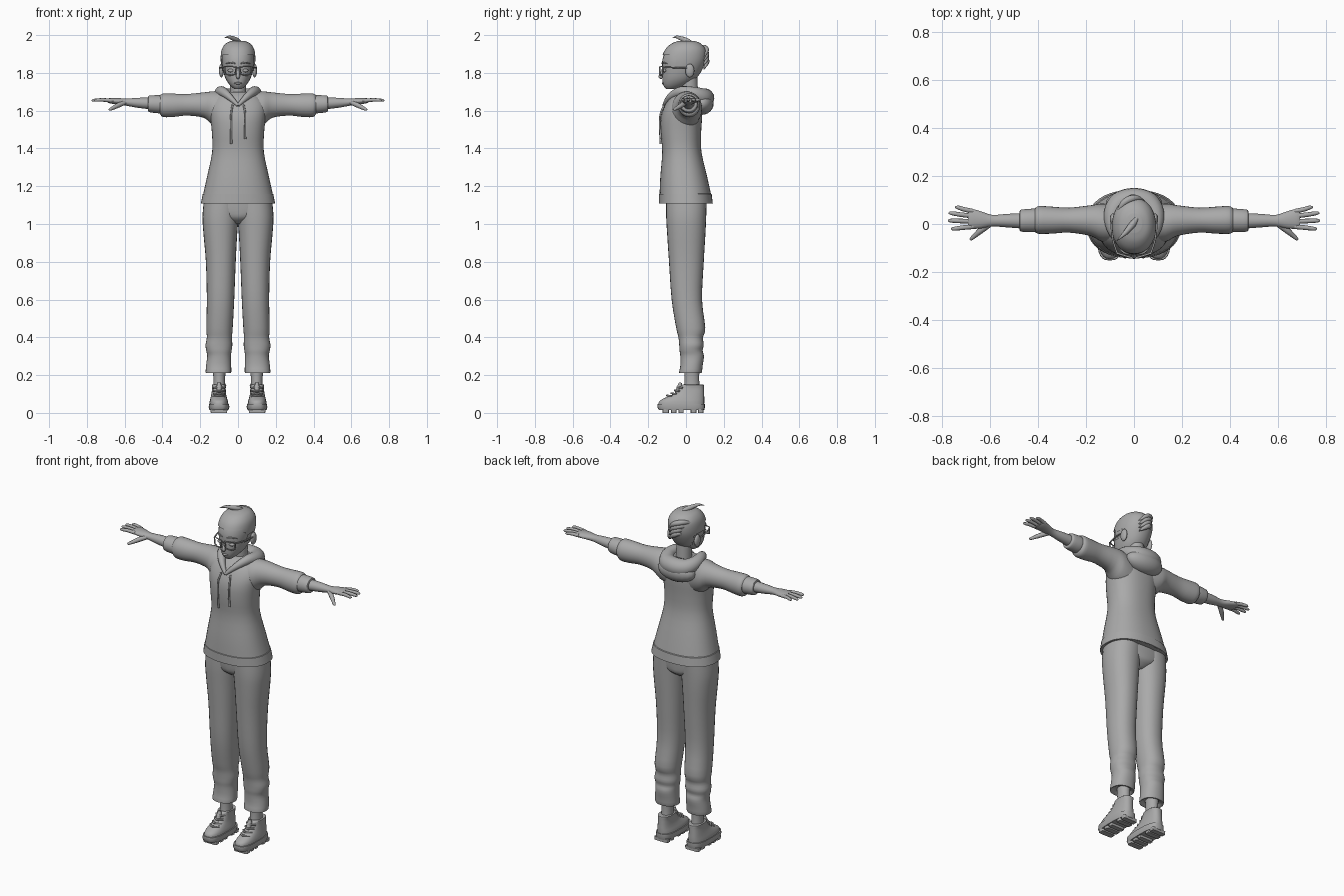
import bpy, bmesh, math
from mathutils import Vector

grey = bpy.data.materials.new("plain_grey")
grey.diffuse_color = (0.4, 0.4, 0.4, 1)


def finish(ob, mirror):
    ob.data.materials.clear()
    ob.data.materials.append(grey)
    if mirror:
        ob.modifiers.new("mirror", 'MIRROR').use_axis = (True, False, False)
    return ob


def spline(rows, steps):
    """Smooth interpolation through rows of numbers."""
    out = []
    for i in range(len(rows) - 1):
        p0, p1 = rows[max(i - 1, 0)], rows[i]
        p2, p3 = rows[i + 1], rows[min(i + 2, len(rows) - 1)]
        for s in range(steps):
            t = s / steps
            out.append([0.5 * (2 * b + (c - a) * t + (2 * a - 5 * b + 4 * c - d) * t * t
                               + (3 * b - a - 3 * c + d) * t ** 3)
                        for a, b, c, d in zip(p0, p1, p2, p3)])
    out.append(list(rows[-1]))
    return out


def loft(name, rings, axis='z', n=28, power=2.0, steps=3, mirror=False, keep=None):
    """Rings are (position, a_min, a_max, b_min, b_max) along one axis."""
    bm = bmesh.new()
    loops = []
    for t, a0, a1, b0, b1 in spline(rings, steps):
        loop = []
        for k in range(n):
            u = 2 * math.pi * k / n
            c, s = math.cos(u), math.sin(u)
            a = (a0 + a1) / 2 + (a1 - a0) / 2 * math.copysign(abs(c) ** (2 / power), c)
            b = (b0 + b1) / 2 + (b1 - b0) / 2 * math.copysign(abs(s) ** (2 / power), s)
            loop.append(bm.verts.new((a, b, t) if axis == 'z' else (t, a, b)))
        loops.append(loop)
    for p, q in zip(loops, loops[1:]):
        for k in range(n):
            bm.faces.new((p[k], p[(k + 1) % n], q[(k + 1) % n], q[k]))
    bm.faces.new(loops[0][::-1])
    bm.faces.new(loops[-1])
    if keep:
        gone = [f for f in bm.faces if not keep(f.calc_center_median())]
        bmesh.ops.delete(bm, geom=gone, context='FACES')
    bmesh.ops.recalc_face_normals(bm, faces=bm.faces)
    me = bpy.data.meshes.new(name)
    bm.to_mesh(me)
    bm.free()
    ob = bpy.data.objects.new(name, me)
    bpy.context.collection.objects.link(ob)
    return finish(ob, mirror)


def tube(name, pts, mirror=False, closed=False, smooth=True, res=3):
    """Points are (x, y, z, radius)."""
    cu = bpy.data.curves.new(name, 'CURVE')
    cu.dimensions = '3D'
    cu.bevel_depth = 1.0
    cu.bevel_resolution = res
    cu.resolution_u = 6
    cu.use_fill_caps = True
    rows = spline(pts, 5) if smooth else pts
    sp = cu.splines.new('POLY')
    sp.points.add(len(rows) - 1)
    sp.use_cyclic_u = closed
    for p, (x, y, z, r) in zip(sp.points, rows):
        p.co = (x, y, z, 1)
        p.radius = r
    tmp = bpy.data.objects.new(name + "_path", cu)
    bpy.context.collection.objects.link(tmp)
    me = bpy.data.meshes.new_from_object(tmp.evaluated_get(bpy.context.evaluated_depsgraph_get()))
    bpy.data.objects.remove(tmp)
    ob = bpy.data.objects.new(name, me)
    bpy.context.collection.objects.link(ob)
    return finish(ob, mirror)


def ball(name, centre, size, mirror=False):
    bm = bmesh.new()
    bmesh.ops.create_uvsphere(bm, u_segments=20, v_segments=12, radius=1)
    for v in bm.verts:
        v.co = Vector(v.co[i] * size[i] + centre[i] for i in range(3))
    me = bpy.data.meshes.new(name)
    bm.to_mesh(me)
    bm.free()
    ob = bpy.data.objects.new(name, me)
    bpy.context.collection.objects.link(ob)
    return finish(ob, mirror)


# head, neck and hair cap
skull = [(1.715, .02, -.105, -.055), (1.735, .043, -.12, .0), (1.77, .066, -.125, .05),
         (1.82, .08, -.126, .082), (1.87, .086, -.125, .1), (1.92, .08, -.105, .097),
         (1.952, .058, -.07, .07), (1.966, .026, -.03, .035)]
loft("head", [(z, -w, w, f, b) for z, w, f, b in skull], power=2.15)
loft("hair_cap", [(z + .004, -w - .006, w + .006, f - .005, b + .007) for z, w, f, b in skull],
     power=2.15, n=40, steps=5,
     keep=lambda c: c.z > (1.895 if c.y < -.06 else 1.81 if c.y < -.03 else
                           1.85 if c.y < .03 else 1.775))
loft("neck", [(1.60, -.05, .05, -.045, .07), (1.67, -.043, .043, -.025, .065),
              (1.78, -.042, .042, -.03, .06)])

# hair tuft and swept strands at the back
tube("hair_tuft", [(.015, .03, 1.96, .008), (-.005, .0, 1.972, .014), (-.03, -.03, 1.984, .011),
                   (-.05, -.05, 1.99, .007), (-.072, -.07, 1.985, .001)])
for i in range(4):
    d = .022 * i
    tube("back_strand", [(-.07 + d / 3, .045 + d / 3, 1.925 - d, .005),
                         (-.04 + d / 3, .09 + d / 5, 1.935 - d, .014),
                         (.005, .108, 1.92 - d, .014), (.045, .095, 1.885 - d, .002)])

# face details
tube("nose", [(0, -.122, 1.82, .006), (0, -.13, 1.795, .009), (0, -.136, 1.78, .010),
              (0, -.126, 1.772, .006)])
ball("lips", (0, -.121, 1.745, ), (.02, .007, .006))
ball("ear", (.088, .02, 1.812), (.013, .024, .036), True)
ball("eye", (.036, -.113, 1.812), (.019, .01, .009), True)
tube("eyebrow", [(.014, -.127, 1.85, .003), (.04, -.12, 1.855, .004), (.065, -.1, 1.848, .002)], True)
tube("glasses_frame", [(.01, -.14, 1.832, .004), (.07, -.122, 1.834, .004),
                       (.066, -.123, 1.795, .004), (.045, -.133, 1.787, .004),
                       (.016, -.14, 1.792, .004)], True, closed=True, smooth=False)
tube("glasses_bridge", [(-.011, -.14, 1.825, .003), (.011, -.14, 1.825, .003)], smooth=False)
tube("glasses_temple", [(.07, -.122, 1.83, .004), (.089, -.06, 1.828, .004),
                        (.094, .015, 1.825, .004), (.09, .04, 1.80, .003)], True)

# hooded top
body = [(1.112, .185, -.13, .13), (1.11, .194, -.14, .139), (1.15, .186, -.14, .134),
        (1.25, .164, -.136, .112), (1.38, .137, -.126, .082), (1.48, .138, -.134, .08),
        (1.56, .146, -.133, .085), (1.62, .15, -.115, .085), (1.67, .128, -.085, .08),
        (1.70, .075, -.045, .07)]
loft("sweater_body", [(z, -w, w, f, b) for z, w, f, b in body], n=40, power=2.3)
loft("hem_band", [(z, -w, w, f, b) for z, w, f, b in
                  [(1.108, .197, -.143, .142), (1.158, .187, -.143, .136),
                   (1.162, .18, -.135, .13)]], n=40, power=2.3, steps=1)
loft("sleeve", [(.05, -.08, .075, 1.49, 1.70), (.13, -.075, .085, 1.52, 1.702),
                (.18, -.05, .078, 1.562, 1.697), (.27, -.036, .068, 1.574, 1.688),
                (.34, -.04, .072, 1.567, 1.69), (.395, -.041, .075, 1.566, 1.691),
                (.412, -.034, .065, 1.58, 1.682)], 'x', mirror=True)
loft("cuff", [(.40, -.033, .062, 1.588, 1.68), (.42, -.034, .064, 1.586, 1.682),
              (.468, -.032, .06, 1.592, 1.68), (.476, -.026, .054, 1.6, 1.672)], 'x', mirror=True)

# hood folded around the neck
side = [(.045, -.085, 1.672, .018), (.082, -.03, 1.70, .027), (.09, .035, 1.69, .037),
        (.06, .085, 1.672, .047)]
flip = [(-x, y, z, r) for x, y, z, r in side]
tube("hood_collar", [(0, -.118, 1.628, .008)] + side + [(0, .1, 1.668, .05)]
     + flip[::-1] + [(0, -.118, 1.628, .008)], res=5)
ball("hood_pouch", (0, .085, 1.64), (.118, .062, .062))
for x, z in ((-.036, 1.425), (.038, 1.45)):
    tube("drawstring", [(x * .8, -.115, 1.63, .005), (x, -.134, 1.585, .005),
                        (x, -.139, 1.53, .005), (x, -.133, z, .006)])

# forearm, hand, fingers
loft("forearm_and_hand", [(.45, -.02, .046, 1.606, 1.67), (.53, -.014, .042, 1.615, 1.668),
                          (.59, -.01, .038, 1.626, 1.664), (.635, -.018, .052, 1.632, 1.667),
                          (.675, -.02, .063, 1.638, 1.667), (.692, -.014, .058, 1.643, 1.663)],
     'x', n=20, mirror=True)
for y0, y1, x1 in ((.053, .069, .745), (.033, .045, .772), (.011, .014, .775), (-.011, -.02, .762)):
    xm = (.67 + x1) / 2
    tube("finger", [(.67, y0, 1.653, .010), (xm, (y0 + y1) / 2, 1.657, .0095),
                    (x1 - .012, y1, 1.655, .008), (x1, y1, 1.654, .003)], True)
tube("thumb", [(.60, .0, 1.643, .012), (.635, -.025, 1.628, .013), (.66, -.046, 1.615, .010),
               (.678, -.062, 1.606, .007), (.682, -.066, 1.603, .002)], True)

# trousers
loft("trouser_leg", [(.222, .055, .15, -.015, .06), (.21, .037, .17, -.036, .082),
                     (.25, .036, .169, -.03, .088), (.30, .037, .163, -.03, .095),
                     (.33, .034, .168, -.034, .088), (.36, .03, .172, -.036, .094),
                     (.40, .032, .165, -.04, .09), (.45, .028, .168, -.052, .102),
                     (.6, .02, .165, -.076, .085), (.8, .012, .17, -.09, .094),
                     (.95, .004, .183, -.1, .103), (1.04, -.004, .188, -.105, .107),
                     (1.13, -.01, .18, -.105, .11)], mirror=True, power=2.2)
loft("trouser_seat", [(1.0, -.03, .03, -.05, .06), (1.03, -.1, .1, -.09, .1),
                      (1.07, -.175, .175, -.1, .107), (1.14, -.18, .18, -.105, .11)], power=2.3)

# ankles and shoes
loft("ankle", [(.10, .064, .134, -.015, .078), (.17, .068, .13, -.008, .07),
               (.25, .065, .135, -.01, .072)], n=20, mirror=True)
loft("shoe_upper", [(.035, .05, .152, -.146, .096), (.06, .053, .15, -.143, .097),
                    (.078, .058, .146, -.115, .097), (.10, .063, .141, -.066, .096),
                    (.13, .065, .137, -.035, .095), (.148, .062, .138, -.022, .094),
                    (.15, .07, .13, -.01, .085)], mirror=True, power=2.5)
loft("shoe_sole", [(.014, .051, .151, -.142, .096), (.03, .046, .155, -.152, .1),
                   (.048, .047, .154, -.15, .1)], mirror=True, power=3, steps=1)
for y0, y1 in ((-.125, -.09), (-.08, -.05), (-.04, -.012), (.025, .055), (.063, .093)):
    loft("sole_tread", [(0, .058, .144, y0, y1), (.02, .056, .146, y0, y1)],
         mirror=True, power=8, steps=1)
for y, z in ((-.098, .088), (-.076, .1), (-.058, .115), (-.044, .132)):
    tube("shoe_lace", [(.072, y + .025, z, .005), (.1, y - .002, z + .004, .005),
                       (.13, y + .025, z, .005)], True)
tube("shoe_tongue", [(.1, -.05, .105, .012), (.1, -.035, .135, .014), (.1, -.03, .16, .008)], True)

# soft shading with crisp edges
bpy.ops.object.select_all(action='DESELECT')
for ob in bpy.context.scene.objects:
    ob.select_set(True)
    bpy.context.view_layer.objects.active = ob
bpy.ops.object.shade_smooth_by_angle(angle=math.radians(40))
